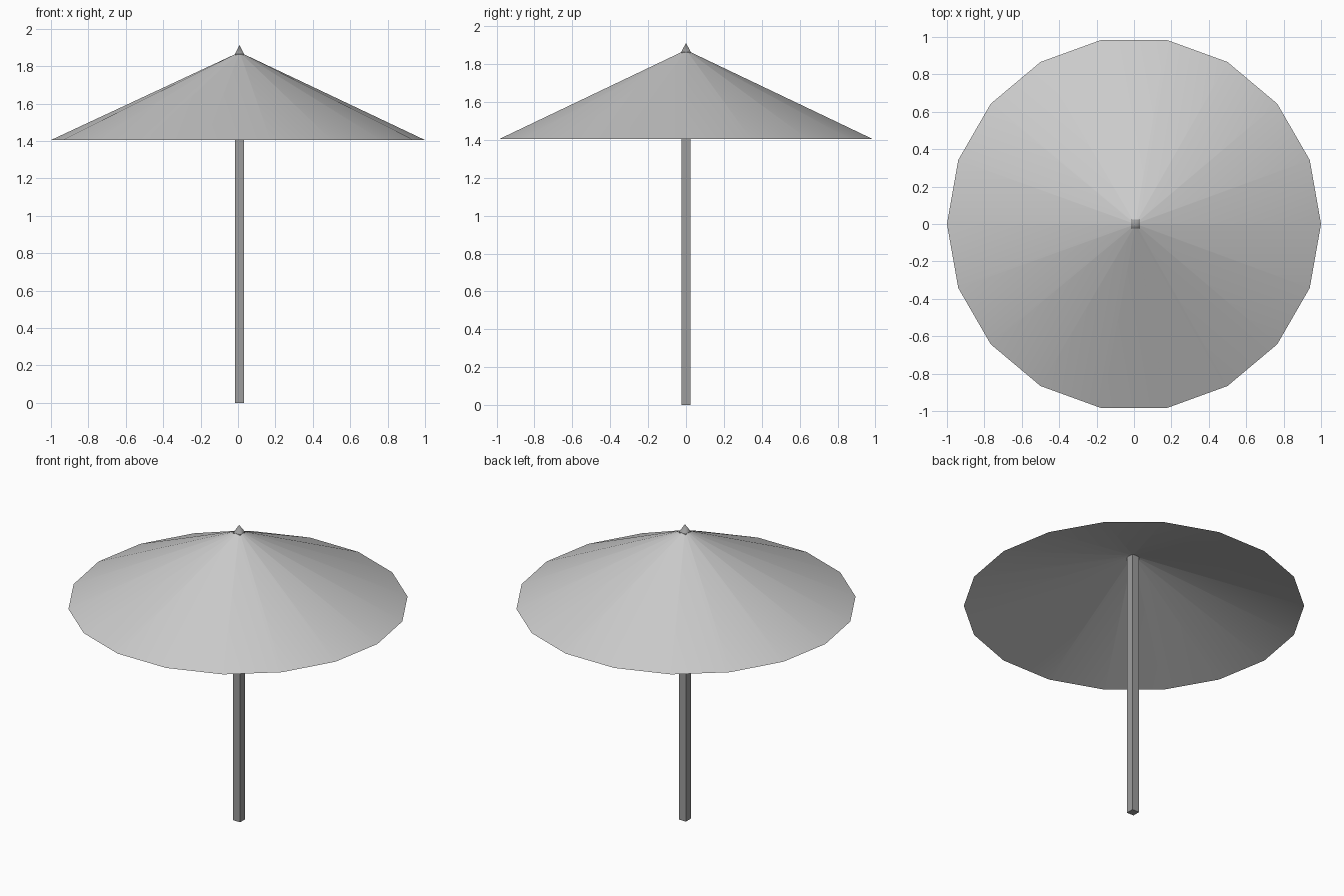
import bpy, bmesh, math

cube = bpy.data.objects.get("Cube")
if cube:
    bpy.data.objects.remove(cube, do_unlink=True)


def make_material(name, value):
    mat = bpy.data.materials.new(name)
    mat.use_nodes = True
    colour = (value, value, value, 1.0)
    mat.diffuse_color = colour
    mat.node_tree.nodes["Principled BSDF"].inputs["Base Color"].default_value = colour
    return mat


def make_object(name, bm, mat, smooth):
    for face in bm.faces:
        face.smooth = smooth
    mesh = bpy.data.meshes.new(name)
    bm.to_mesh(mesh)
    bm.free()
    mesh.materials.append(mat)
    obj = bpy.data.objects.new(name, mesh)
    bpy.context.collection.objects.link(obj)
    return obj


def loft(bm, rings):
    """Join rings of (x, y, z) points with quads and return the vertex rings."""
    rows = [[bm.verts.new(p) for p in ring] for ring in rings]
    for low, high in zip(rows, rows[1:]):
        n = len(low)
        for i in range(n):
            j = (i + 1) % n
            bm.faces.new((low[i], low[j], high[j], high[i]))
    return rows


canopy_grey = make_material("light grey canopy", 0.60)
pole_grey = make_material("mid grey pole", 0.34)

SIDES = 18
AXIS_X = 0.008      # pole stands slightly off centre
HALF = 0.025        # half the pole's thickness
RIM_Z, APEX_Z, TIP_Z = 1.405, 1.872, 1.912
LINING_Z = 1.74     # inside peak, lower than the outside one


def canopy_ring(radius, centre_x, z):
    return [(centre_x + radius * math.cos(2 * math.pi * i / SIDES),
             radius * math.sin(2 * math.pi * i / SIDES), z) for i in range(SIDES)]


# Canopy: outer cone and shallower lining meeting in a sharp rim
for name, peak in (("canopy", APEX_Z), ("canopy_lining", LINING_Z)):
    bm = bmesh.new()
    loft(bm, [canopy_ring(1.0, 0.0, RIM_Z), canopy_ring(0.006, AXIS_X, peak)])
    if name == "canopy_lining":
        bmesh.ops.reverse_faces(bm, faces=bm.faces[:])
    make_object(name, bm, canopy_grey, True)


def square(z):
    return [(AXIS_X + sx * HALF, sy * HALF, z)
            for sx, sy in ((-1, -1), (1, -1), (1, 1), (-1, 1))]


# Pole: square post that passes through the canopy
bm = bmesh.new()
rows = loft(bm, [square(0.0), square(1.864)])
bm.faces.new(rows[0][::-1])
make_object("pole", bm, pole_grey, False)

# Finial: small softened pyramid capping the pole
bm = bmesh.new()
base = [bm.verts.new(p) for p in square(1.864)]
tip = bm.verts.new((AXIS_X, 0.0, TIP_Z))
for i in range(4):
    bm.faces.new((base[i], base[(i + 1) % 4], tip))
make_object("finial", bm, pole_grey, True)
